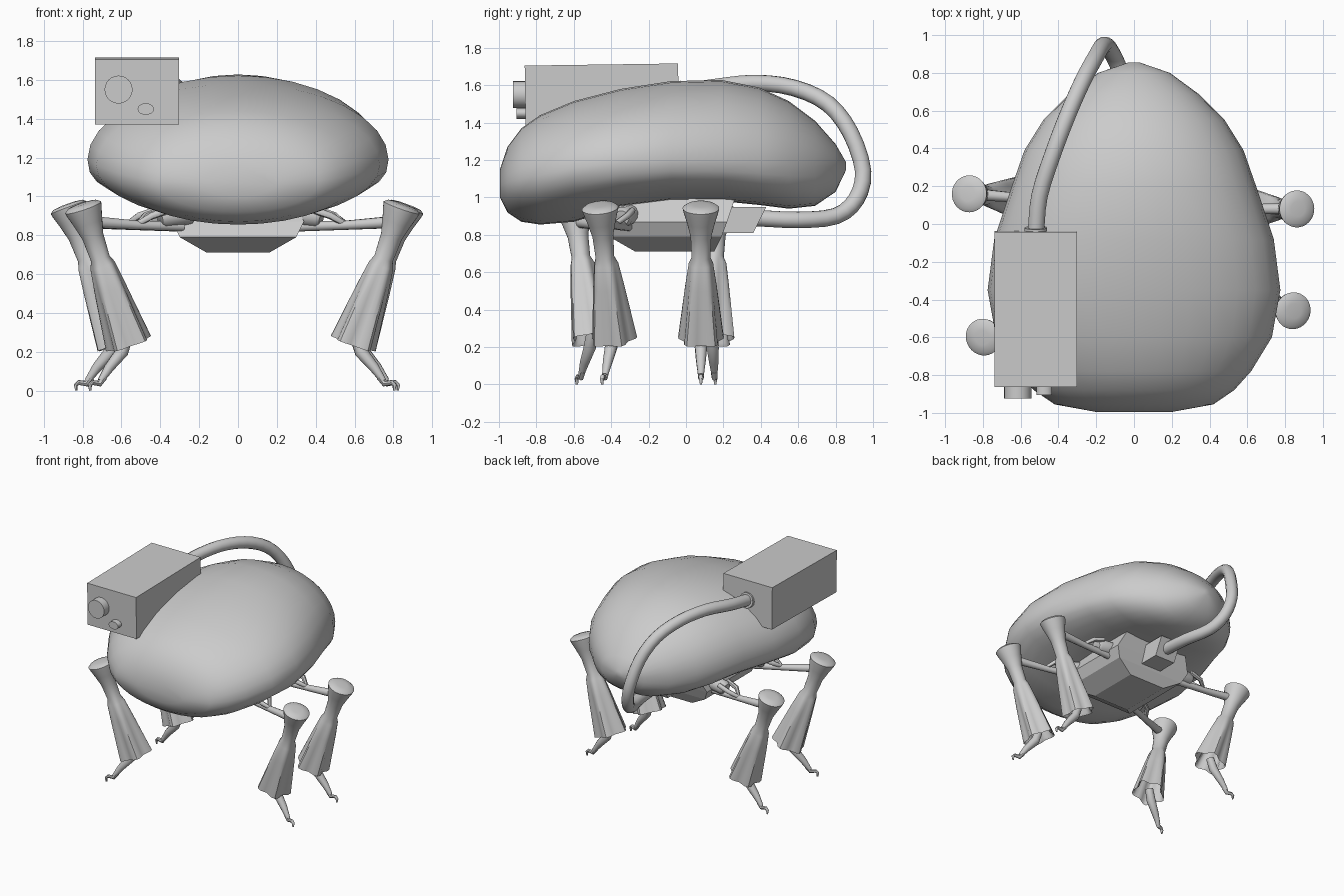
import bpy, bmesh
from math import sin, cos, pi, radians, atan2, copysign
from mathutils import Vector, Matrix

if "Cube" in bpy.data.objects:
    bpy.data.objects.remove(bpy.data.objects["Cube"], do_unlink=True)


def finish(name, bm, angle=None, matrix=None):
    """Turn a bmesh into a named object, smooth below the given angle."""
    if matrix:
        bm.transform(matrix)
    bmesh.ops.recalc_face_normals(bm, faces=bm.faces)
    mesh = bpy.data.meshes.new(name)
    bm.to_mesh(mesh)
    bm.free()
    obj = bpy.data.objects.new(name, mesh)
    bpy.context.collection.objects.link(obj)
    if angle:
        bpy.ops.object.select_all(action='DESELECT')
        obj.select_set(True)
        bpy.context.view_layer.objects.active = obj
        bpy.ops.object.shade_smooth_by_angle(angle=radians(angle))
    return obj


def loft(name, rings, angle=None, matrix=None):
    """Skin a list of equal-sized point rings and close both ends."""
    bm = bmesh.new()
    loops = [[bm.verts.new(p) for p in ring] for ring in rings]
    n = len(loops[0])
    for a, b in zip(loops, loops[1:]):
        for i in range(n):
            j = (i + 1) % n
            bm.faces.new((a[i], a[j], b[j], b[i]))
    bm.faces.new(loops[0])
    bm.faces.new(loops[-1])
    return finish(name, bm, angle, matrix)


def tube(name, points, radii, sides=10, matrix=None):
    """Sweep a circle along a path with a radius per point."""
    pts = [Vector(p) for p in points]
    rings, side = [], None
    for i, p in enumerate(pts):
        t = (pts[min(i + 1, len(pts) - 1)] - pts[max(i - 1, 0)]).normalized()
        if side is None:
            side = t.orthogonal()
        side = (side - t * side.dot(t)).normalized()
        up = t.cross(side)
        rings.append([p + radii[i] * (side * cos(k * 2 * pi / sides) + up * sin(k * 2 * pi / sides))
                      for k in range(sides)])
    return loft(name, rings, 45, matrix)


def smooth_path(points, steps=3):
    """Catmull-Rom interpolation through the points."""
    p = [Vector(q) for q in points]
    p = [2 * p[0] - p[1]] + p + [2 * p[-1] - p[-2]]
    out = []
    for a, b, c, d in zip(p, p[1:], p[2:], p[3:]):
        for s in range(steps):
            t = s / steps
            out.append(0.5 * (2 * b + (c - a) * t + (2 * a - 5 * b + 4 * c - d) * t * t
                              + (3 * b - a - 3 * c + d) * t ** 3))
    return out + [p[-2]]


def rect(x, y0, y1, z):
    return [(-x, y0, z), (x, y0, z), (x, y1, z), (-x, y1, z)]


# Egg-shaped body: y, half width, top, widest height, bottom
sections = [
    (-.995, .2, 1.15, 1.07, 1.0), (-.955, .42, 1.27, 1.08, .92),
    (-.88, .53, 1.37, 1.10, .87), (-.78, .62, 1.44, 1.12, .855),
    (-.60, .73, 1.515, 1.16, .87), (-.35, .775, 1.58, 1.19, .945),
    (-.08, .74, 1.622, 1.20, .98), (.19, .65, 1.628, 1.20, .98),
    (.39, .58, 1.588, 1.19, .96), (.55, .48, 1.515, 1.18, .94),
    (.69, .34, 1.41, 1.17, .955), (.80, .19, 1.285, 1.165, 1.03),
    (.855, .03, 1.19, 1.165, 1.145)]
rings = []
for y, w, top, mid, low in sections:
    ring = []
    for k in range(32):
        a = k * 2 * pi / 32
        c, s = cos(a), sin(a)
        # the underside is fuller behind the front lobe
        power = .8 if s < 0 and y > -.5 else 1
        h = top - mid if s > 0 else mid - low
        ring.append((copysign(w * abs(c) ** power, c), y, mid + copysign(h * abs(s) ** power, s)))
    rings.append(ring)
loft("body_shell", rings, 60)

# Camera box on the shoulder, pitched very slightly
bm = bmesh.new()
bmesh.ops.create_cube(bm, size=1)
finish("camera_box", bm, None, Matrix.Translation((-.52, -.45, 1.543))
       @ Matrix.Rotation(radians(.8), 4, 'X') @ Matrix.Diagonal((.435, .82, .335, 1)))
tube("camera_lens", [(-.615, -.84, 1.55), (-.615, -.925, 1.55)], [.072, .072], 24)
button = tube("camera_button", [(0, 0, 0), (0, -.06, 0)], [.03, .03], 16)
button.location, button.scale = (-.475, -.845, 1.45), (1.4, 1, 1)

# Cable from the camera box round the back to the chassis
cable = smooth_path([(-.52, -.05, 1.56), (-.50, .15, 1.59), (-.43, .37, 1.612), (-.35, .58, 1.585),
                     (-.27, .76, 1.50), (-.205, .88, 1.345), (-.16, .947, 1.14), (-.12, .91, .99),
                     (-.07, .80, .90), (-.01, .60, .88), (0, .37, .89)])
tube("cable", cable, [.045] * len(cable), 12)
tube("cable_collar", [(-.52, -.05, 1.56), (-.52, -.02, 1.565)], [.06, .06], 16)

# Chassis under the body
loft("chassis_upper", [rect(.27, -.34, .27, 1.02), rect(.34, -.38, .22, .87), rect(.30, -.41, .19, .79)])
loft("chassis_keel", [rect(.30, -.41, .19, .79), rect(.16, -.27, .15, .71)])
loft("cable_socket", [rect(.09, .1, .43, .95), rect(.09, .1, .36, .81)])

# Leg trousers, hollow at the hem: position along the axis, radius, pleat depth
trousers = [(-.015, .04, 0), (-.008, .08, 0), (.01, .098, 0), (.035, .094, 0), (.12, .075, 0),
            (.22, .056, 0), (.38, .05, 0), (.43, .064, .06), (.6, .08, .1), (.8, .096, .13),
            (1, .112, .15), (.98, .1, .15), (.6, .06, .1)]
knee, hem = Vector((0, 0, .95)), Vector((-.26, 0, .24))
axis = (hem - knee).normalized()
across = Vector((0, 1, 0)).cross(axis)


def build_leg(label, x, y, outward):
    """One leg in its own plane, +x outward, then turned into place."""
    place = Matrix.Translation((x, y, 0)) @ Matrix.Rotation(atan2(outward[1], outward[0]), 4, 'Z')
    rings = []
    for s, r, pleat in trousers:
        ring = []
        for k in range(30):
            a = k * 2 * pi / 30
            rr = r * (1 + pleat * cos(5 * a))
            ring.append(knee.lerp(hem, s) + across * rr * cos(a) + Vector((0, rr * sin(a), 0)))
        rings.append(ring)
    loft(label + "_trouser", rings, 40, place)
    # Arm, hip barrel and wishbone
    tube(label + "_arm", [(-.56, 0, .845), (-.3, 0, .852), (-.1, 0, .865), (-.03, 0, .87)],
         [.026, .024, .03, .034], 10, place)
    tube(label + "_hip", [(-.6, 0, .91), (-.45, 0, .895), (-.43, 0, .89)], [.055, .055, .04], 12, place)
    for side in (-1, 1):
        tube(label + "_wishbone", [(-.31, 0, .86), (-.37, side * .045, .9), (-.46, side * .05, .93)],
             [.014, .018, .018], 8, place)
    # Shin and hooked claw
    tube(label + "_shin", [(-.25, 0, .28), (-.22, 0, .2), (-.15, 0, .12), (-.1, 0, .05)],
         [.03, .034, .026, .016], 10, place)
    tube(label + "_claw", [(-.12, 0, .07), (-.095, 0, .036), (-.055, 0, .042), (-.04, 0, .028), (-.043, 0, 0)],
         [.018, .016, .013, .011, .006], 8, place)


build_leg("front_left_leg", .845, -.46, (.96, -.27))
build_leg("rear_left_leg", .865, .08, (1, 0))
build_leg("front_right_leg", -.80, -.60, (-.92, -.39))
build_leg("rear_right_leg", -.875, .16, (-1, .08))
